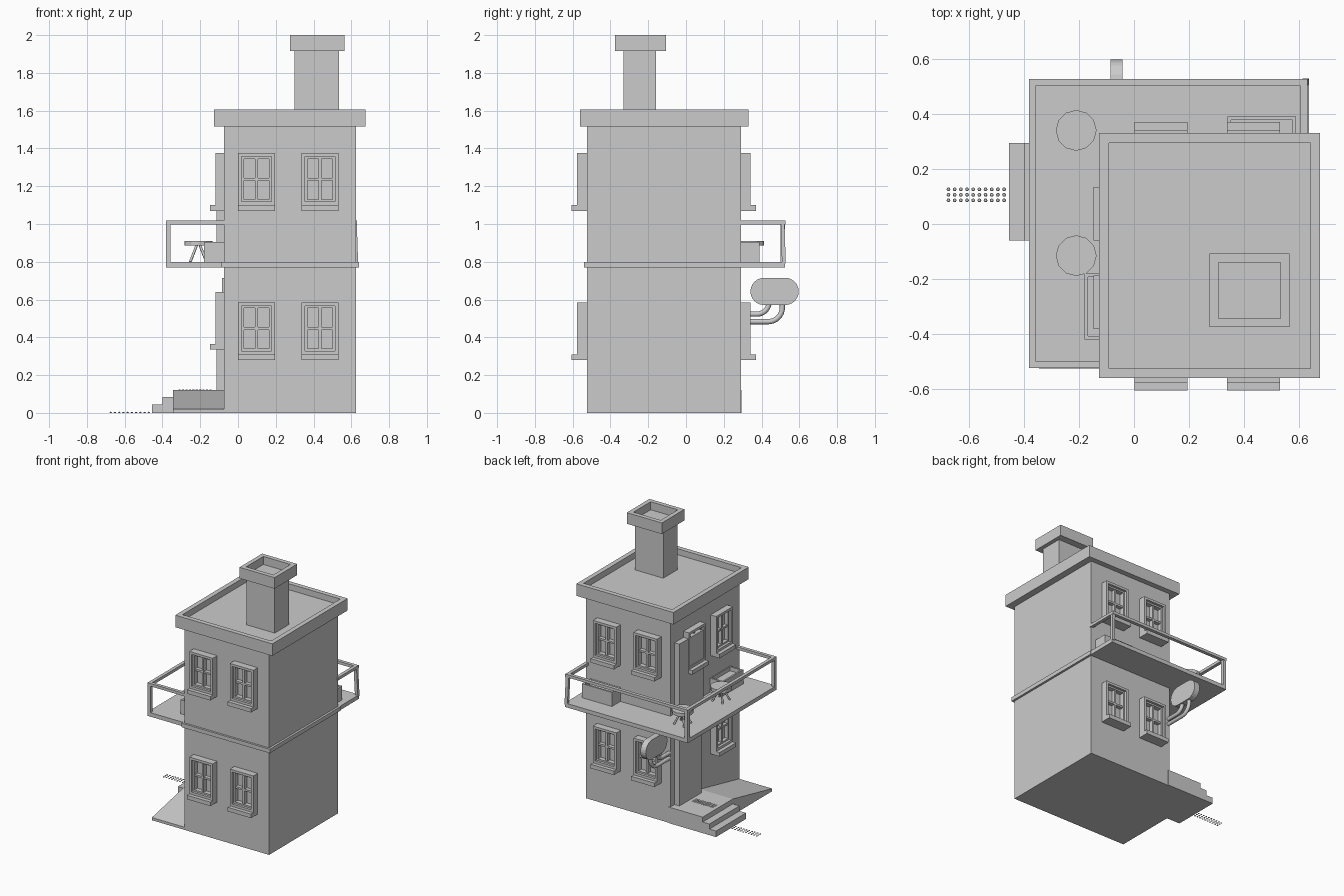
import bpy, bmesh, math
from mathutils import Matrix, Vector

if "Cube" in bpy.data.objects:
    bpy.data.objects.remove(bpy.data.objects["Cube"])


def finish(name, bm):
    bmesh.ops.recalc_face_normals(bm, faces=bm.faces[:])
    me = bpy.data.meshes.new(name)
    bm.to_mesh(me)
    bm.free()
    ob = bpy.data.objects.new(name, me)
    bpy.context.collection.objects.link(ob)
    return ob


def add_box(bm, lo, hi, mat=Matrix()):
    lo, hi = Vector(lo), Vector(hi)
    size = Matrix.Diagonal((*(hi - lo), 1))
    return bmesh.ops.create_cube(bm, size=1, matrix=mat @ Matrix.Translation((lo + hi) / 2) @ size)


def boxes(name, items, mat=Matrix()):
    bm = bmesh.new()
    for lo, hi in items:
        add_box(bm, lo, hi, mat)
    return finish(name, bm)


# box with a sunken top
def tray(name, lo, hi, rim, depth):
    bm = bmesh.new()
    add_box(bm, lo, hi)
    top = max(bm.faces, key=lambda f: f.calc_center_median().z)
    bmesh.ops.inset_region(bm, faces=[top], thickness=rim)
    inner = bmesh.ops.extrude_face_region(bm, geom=[top])["geom"]
    bmesh.ops.translate(bm, vec=(0, 0, -depth), verts=[v for v in inner if isinstance(v, bmesh.types.BMVert)])
    bmesh.ops.delete(bm, geom=[top], context="FACES")
    return finish(name, bm)


# profile in the yz plane, extruded along x
def prism(name, profile, x0, x1):
    bm = bmesh.new()
    f = bm.faces.new([bm.verts.new((x0, y, z)) for y, z in profile])
    ext = bmesh.ops.extrude_face_region(bm, geom=[f])["geom"]
    bmesh.ops.translate(bm, vec=(x1 - x0, 0, 0), verts=[v for v in ext if isinstance(v, bmesh.types.BMVert)])
    return finish(name, bm)


def tube(name, pts, radius, res=4):
    cu = bpy.data.curves.new(name, "CURVE")
    cu.dimensions = "3D"
    cu.bevel_depth, cu.bevel_resolution, cu.use_fill_caps = radius, res, True
    sp = cu.splines.new("POLY")
    sp.points.add(len(pts) - 1)
    for p, co in zip(sp.points, pts):
        p.co = (*co, 1)
    ob = bpy.data.objects.new(name, cu)
    bpy.context.collection.objects.link(ob)


# window: local x along the wall, local -y outward, origin at sill bottom centre
def window(name, loc, angle):
    mat = Matrix.Translation(loc) @ Matrix.Rotation(angle, 4, "Z")
    w, h, t = 0.097, 0.305, 0.018
    parts = [((-w, -0.08, 0), (w, 0.01, 0.03))]
    for inset, width, front in ((0, t, -0.052), (t, 0.012, -0.034)):
        a, b, c = w - inset, 0.03 + inset, h - inset
        for lo, hi in (((-a, b), (-a + width, c)), ((a - width, b), (a, c)),
                       ((-a + width, c - width), (a - width, c)),
                       ((-a + width, b), (a - width, b + width))):
            parts.append(((lo[0], front, lo[1]), (hi[0], 0.01, hi[1])))
    parts.append(((-0.007, -0.03, 0.05), (0.007, 0.01, h - 0.02)))
    parts.append(((-0.07, -0.028, 0.16), (0.07, 0.01, 0.174)))
    boxes(name, parts, mat)


# main body, roof and chimney
boxes("house_walls", [((-0.073, -0.525, 0), (0.625, 0.29, 1.54))])
tray("roof_parapet", (-0.127, -0.56, 1.515), (0.676, 0.33, 1.605), 0.05, 0.045)
boxes("chimney_stack", [((0.3, -0.33, 1.55), (0.535, -0.16, 1.92))])
tray("chimney_cap", (0.275, -0.375, 1.917), (0.565, -0.107, 2.0), 0.046, 0.06)

# windows on the front, back and left walls
for z in (0.28, 1.07):
    for x in (0.098, 0.434):
        window("front_window", (x, -0.525, z), 0)
        window("back_window", (x, 0.29, z), math.pi)
window("left_window_lower", (-0.067, -0.285, 0.335), -math.pi / 2)
window("left_window_upper", (-0.067, -0.285, 1.07), -math.pi / 2)
window("door_window", (-0.067, 0.037, 1.07), -math.pi / 2)

# doors on the left wall
boxes("upper_door", [((-0.114, -0.045, 0.8), (-0.06, 0.24, 1.33))])
boxes("lower_door", [((-0.114, -0.02, 0.12), (-0.06, 0.24, 0.64)), ((-0.085, 0.0, 0.64), (-0.06, 0.22, 0.715))])

# balcony slab and belt course
boxes("balcony_floor", [((-0.382, -0.523, 0.77), (0.635, 0.525, 0.8))])
boxes("belt_course", [((-0.09, -0.54, 0.77), (0.641, 0.3, 0.8))])

# railing
t = 0.025
boxes("balcony_rail", [
    ((-0.382, -0.523, 0.997), (-0.357, 0.527, 1.018)),
    ((-0.357, -0.523, 0.997), (-0.07, -0.498, 1.018)),
    ((-0.357, 0.502, 0.997), (0.63, 0.527, 1.018)),
    ((0.605, 0.28, 0.997), (0.63, 0.502, 1.018))])
boxes("rail_posts", [((-0.382, y, 0.79), (-0.357, y + t, 1.0)) for y in (-0.523, 0.5)])
bm = bmesh.new()
add_box(bm, (0.605, 0.502, 0.79), (0.629, 0.522, 1.0))
for v in bm.verts:
    if v.co.z < 0.9:
        v.co += Vector((0.007, 0.006, 0))
finish("leaning_post", bm)

# planters on the balcony
tray("left_planter", (-0.18, -0.42, 0.8), (-0.065, -0.18, 0.905), 0.018, 0.03)
tray("back_planter", (0.34, 0.28, 0.8), (0.588, 0.39, 0.905), 0.018, 0.03)

# round tables with splayed legs
for y in (0.34, -0.115):
    bm = bmesh.new()
    bmesh.ops.create_cone(bm, cap_ends=True, segments=12, radius1=0.074, radius2=0.074, depth=0.025,
                          matrix=Matrix.Translation((-0.21, y, 0.8975)))
    finish("table_top", bm)
    for k in range(4):
        a = math.radians(45 + 90 * k)
        c, s = math.cos(a), math.sin(a)
        tube("table_leg", [(-0.21 + 0.012 * c, y + 0.012 * s, 0.888),
                           (-0.21 + 0.06 * c, y + 0.06 * s, 0.8)], 0.007, 1)

# entrance platform, steps and ramp
boxes("entrance_steps", [((-0.345, -0.06, 0), (-0.06, 0.295, 0.12)),
                         ((-0.4, -0.06, 0), (-0.345, 0.295, 0.083)),
                         ((-0.455, -0.06, 0), (-0.4, 0.295, 0.045))])
prism("ramp", [(-0.06, 0), (-0.06, 0.12), (-0.525, 0.02), (-0.525, 0)], -0.345, -0.06)

# tactile paving dots on the ground and on the platform
for name, x0, x1, z in (("ground_dots", -0.674, -0.472, 0.003), ("platform_dots", -0.31, -0.145, 0.121)):
    bm = bmesh.new()
    for i in range(10):
        for j in range(3):
            bmesh.ops.create_uvsphere(bm, u_segments=8, v_segments=4, radius=0.007,
                                      matrix=Matrix.Translation((x0 + (x1 - x0) * i / 9, 0.086 + 0.02 * j, z))
                                      @ Matrix.Diagonal((1, 1, 0.45, 1)))
    finish(name, bm)

# hanging capsule-shaped sign on two bent pipes
r = 0.072
outline = []
for cy, start in ((0.525, -90), (0.413, 90)):
    for k in range(13):
        a = math.radians(start + 15 * k)
        outline.append((cy + r * math.cos(a), 0.643 + r * math.sin(a)))
prism("sign_panel", outline, -0.085, -0.041)
for z, bend, rad in ((0.523, 0.375, 0.065), (0.483, 0.435, 0.075)):
    path = [(-0.063, 0.28, z)]
    for k in range(9):
        a = math.radians(-90 + 11.25 * k)
        path.append((-0.063, bend + rad * math.cos(a), z + rad + rad * math.sin(a)))
    path.append((-0.063, bend + rad, 0.6))
    tube("sign_pipe", path, 0.014)
